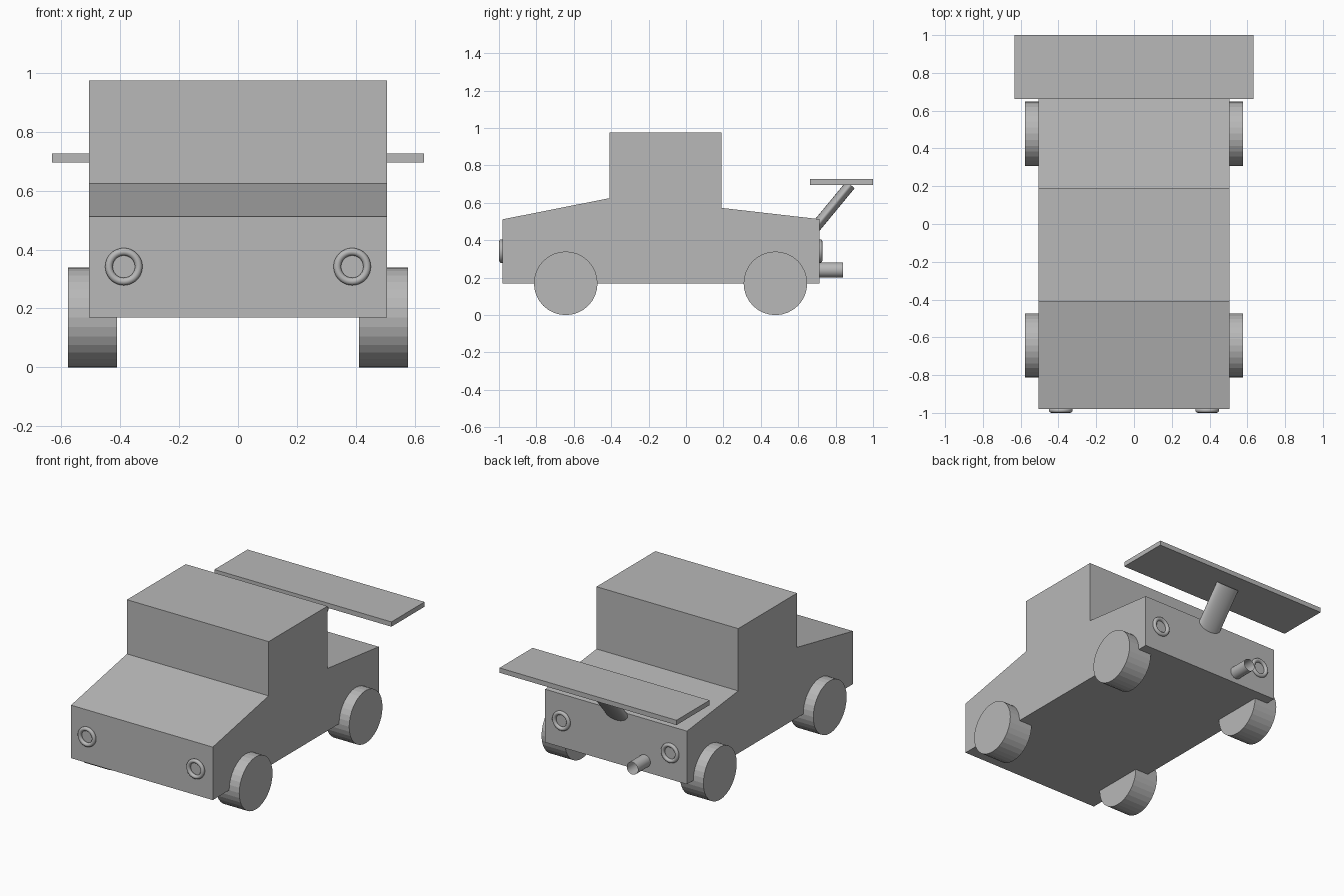
import bpy, bmesh, math

if "Cube" in bpy.data.objects:
    bpy.data.objects.remove(bpy.data.objects["Cube"])

# One plain grey for the whole model
grey = bpy.data.materials.new("plain_grey")
grey.diffuse_color = (0.48, 0.48, 0.48, 1.0)
grey.use_nodes = True
grey.node_tree.nodes["Principled BSDF"].inputs["Base Color"].default_value = grey.diffuse_color


def finish(name, smooth=False):
    ob = bpy.context.object
    ob.name = name
    ob.data.materials.append(grey)
    if smooth:
        bpy.ops.object.shade_smooth_by_angle(angle=math.radians(40))
    return ob


def cylinder(name, loc, radius, depth, rot, sides=32, scale=(1, 1, 1), fill='NGON', smooth=False):
    bpy.ops.mesh.primitive_cylinder_add(vertices=sides, radius=radius, depth=depth,
                                        location=loc, rotation=rot, end_fill_type=fill)
    bpy.context.object.scale = scale
    return finish(name, smooth)


# Body: side profile (y, z) extruded across the width
profile = [(-0.98, 0.17), (0.713, 0.17), (0.713, 0.513), (0.19, 0.573),
           (0.19, 0.975), (-0.41, 0.975), (-0.41, 0.625), (-0.98, 0.512)]
half_width = 0.506
bm = bmesh.new()
face = bm.faces.new([bm.verts.new((-half_width, y, z)) for y, z in profile])
ext = bmesh.ops.extrude_face_region(bm, geom=[face])
for v in ext["geom"]:
    if isinstance(v, bmesh.types.BMVert):
        v.co.x = half_width
bmesh.ops.recalc_face_normals(bm, faces=bm.faces)
mesh = bpy.data.meshes.new("car_body")
bm.to_mesh(mesh)
bm.free()
body = bpy.data.objects.new("car_body", mesh)
body.data.materials.append(grey)
bpy.context.collection.objects.link(body)

# Wheels and ring lamps on both sides
for side, sx in (("left", -1), ("right", 1)):
    for end, y in (("front", -0.643), ("rear", 0.478)):
        cylinder(f"{end}_{side}_wheel", (sx * 0.4945, y, 0.17), 0.17, 0.167,
                 (0, math.pi / 2, 0))
    for lamp, y in (("headlight", -0.9865), ("taillight", 0.7165)):
        bpy.ops.mesh.primitive_torus_add(location=(sx * 0.388, y, 0.342),
                                         rotation=(math.pi / 2, 0, 0),
                                         major_radius=0.0505, minor_radius=0.0128,
                                         major_segments=48, minor_segments=12)
        finish(f"{side}_{lamp}", True)

# Rear wing plate
bpy.ops.mesh.primitive_cube_add(size=1, location=(0, 0.831, 0.711))
bpy.context.object.scale = (1.264, 0.338, 0.031)
finish("rear_wing")

# Flattened leaning strut that carries the wing
cylinder("wing_strut", (0, 0.765, 0.558), 1, 0.36, (-0.69, 0, 0),
         scale=(0.082, 0.029, 1), smooth=True)

# Open exhaust pipe
cylinder("exhaust_pipe", (-0.205, 0.765, 0.241), 0.04, 0.15, (math.pi / 2, 0, 0),
         fill='NOTHING', smooth=True)
